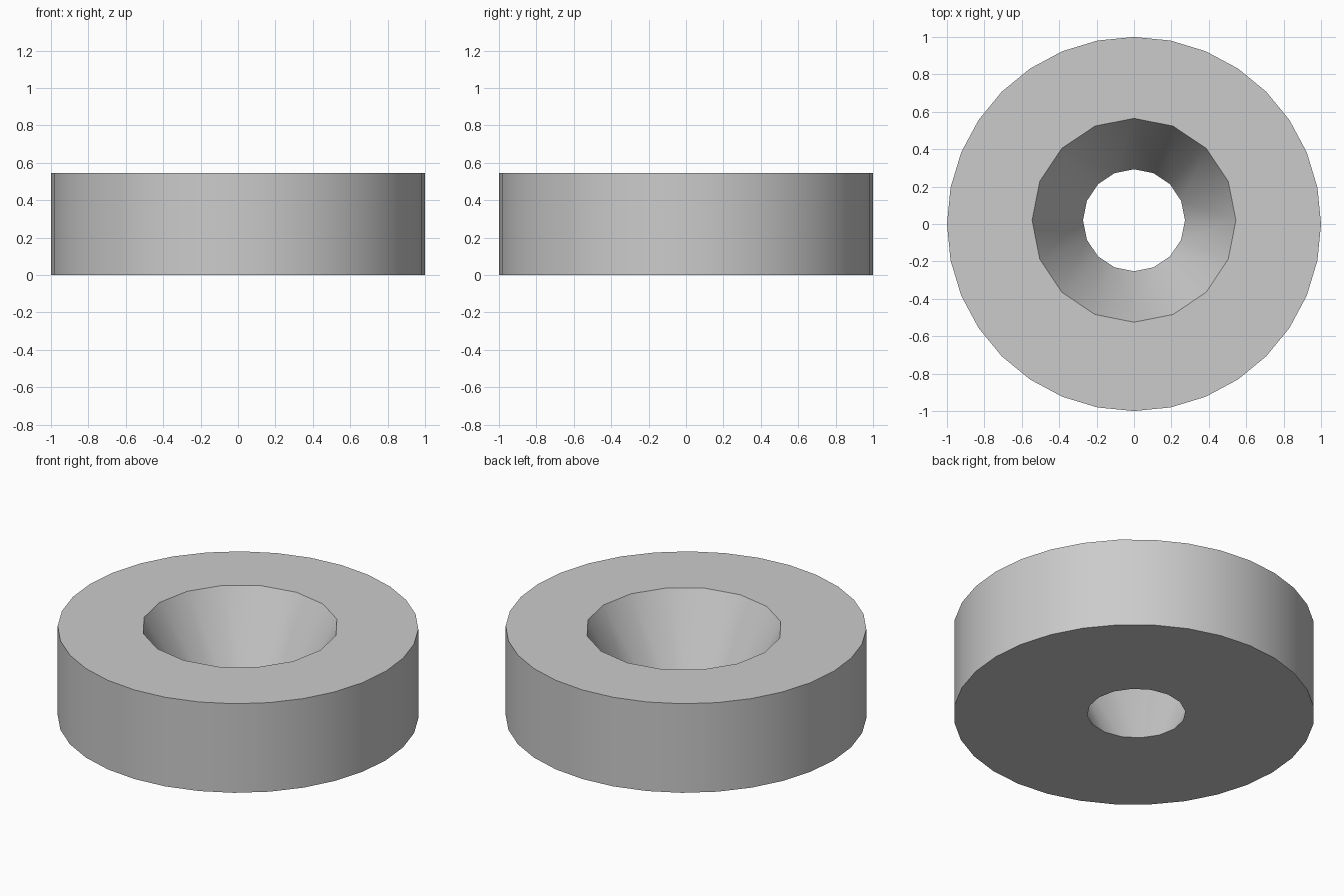
import bpy
import math

if "Cube" in bpy.data.objects:
    bpy.data.objects.remove(bpy.data.objects["Cube"], do_unlink=True)

HEIGHT = 0.545
HOLE_Y = 0.02
TOP_R, BOTTOM_R = 0.545, 0.2725

# Plain grey finish
grey = bpy.data.materials.new("plain_grey")
grey.use_nodes = True
colour = (0.6, 0.6, 0.6, 1)
grey.diffuse_color = colour
for node in grey.node_tree.nodes:
    if node.type == 'BSDF_PRINCIPLED':
        node.inputs["Base Color"].default_value = colour

# Thick round disc
bpy.ops.mesh.primitive_cylinder_add(vertices=32, radius=1, depth=HEIGHT,
                                    location=(0, 0, HEIGHT / 2))
ring = bpy.context.object
ring.name = "ring_body"
ring.data.materials.append(grey)

# Tapered hole cutter, extended past both faces at the same slope
margin = 0.1
extra = margin * (TOP_R - BOTTOM_R) / HEIGHT
bpy.ops.mesh.primitive_cone_add(vertices=16, radius1=BOTTOM_R - extra,
                                radius2=TOP_R + extra,
                                depth=HEIGHT + 2 * margin,
                                location=(0, HOLE_Y, HEIGHT / 2))
cutter = bpy.context.object
cutter.name = "hole_cutter"
cutter.hide_render = True
cutter.data.materials.append(grey)

# Cut the slightly off-centre hole
cut = ring.modifiers.new("tapered_hole", 'BOOLEAN')
cut.operation = 'DIFFERENCE'
cut.solver = 'EXACT'
cut.object = cutter

bpy.ops.object.select_all(action='DESELECT')
ring.select_set(True)
bpy.context.view_layer.objects.active = ring
bpy.ops.object.modifier_apply(modifier=cut.name)
bpy.data.objects.remove(cutter, do_unlink=True)

# Smooth walls with crisp rims
bpy.ops.object.shade_smooth_by_angle(angle=math.radians(30))
